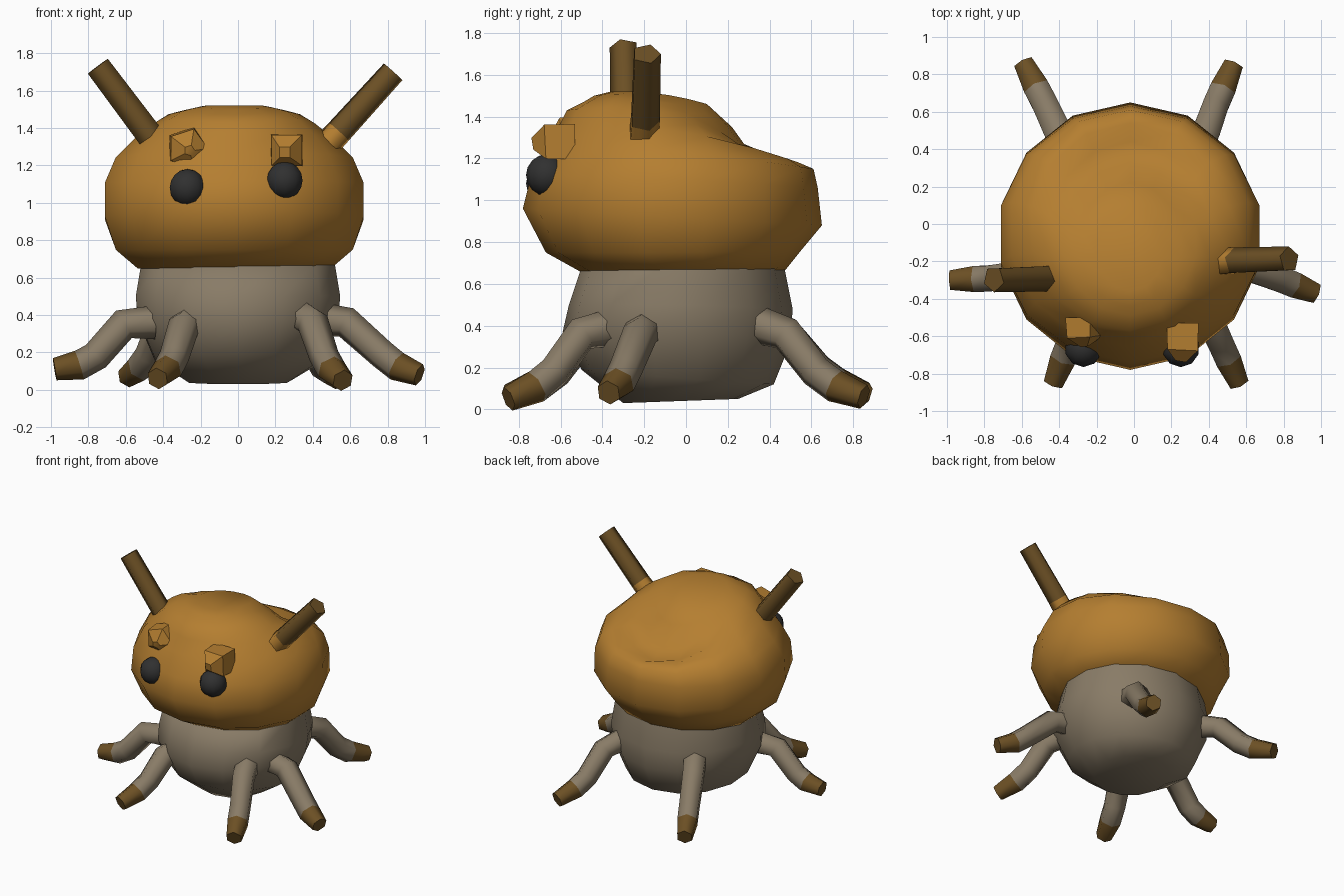
import bpy, bmesh, math
from mathutils import Vector

cube = bpy.data.objects.get("Cube")
if cube:
    bpy.data.objects.remove(cube, do_unlink=True)


def material(name, rgb):
    m = bpy.data.materials.new(name)
    m.use_nodes = True
    m.diffuse_color = (*rgb, 1)
    node = next(n for n in m.node_tree.nodes if n.type == 'BSDF_PRINCIPLED')
    node.inputs["Base Color"].default_value = (*rgb, 1)
    return m


ORANGE = material("orange_skin", (0.46, 0.21, 0.03))
BEIGE = material("beige_skin", (0.25, 0.2, 0.135))
BROWN = material("brown_tips", (0.15, 0.08, 0.018))
BLACK = material("black_eye", (0.03, 0.03, 0.03))


def finish(bm, name, mats, angle=75):
    bmesh.ops.recalc_face_normals(bm, faces=bm.faces[:])
    me = bpy.data.meshes.new(name)
    bm.to_mesh(me)
    bm.free()
    ob = bpy.data.objects.new(name, me)
    bpy.context.collection.objects.link(ob)
    for m in mats:
        me.materials.append(m)
    bpy.ops.object.select_all(action='DESELECT')
    ob.select_set(True)
    bpy.context.view_layer.objects.active = ob
    bpy.ops.object.shade_smooth_by_angle(angle=math.radians(angle))


def skin(bm, rings, mat_rule=lambda i: 0):
    """Bridge rings of points into a closed shape."""
    loops = [[bm.verts.new(p) for p in ring] for ring in rings]
    n = len(loops[0])
    for i in range(len(loops) - 1):
        for k in range(n):
            a, b = loops[i], loops[i + 1]
            f = bm.faces.new((a[k], a[(k + 1) % n], b[(k + 1) % n], b[k]))
            f.material_index = mat_rule(i)
    bm.faces.new(loops[0]).material_index = mat_rule(0)
    bm.faces.new(loops[-1]).material_index = mat_rule(len(loops) - 2)


def shell(name, sections, mat, cx=0, sides=14):
    """Stack of tilted ovals: front y, front z, back y, back z, half width, side z."""
    rings = []
    for yf, zf, yb, zb, w, zs in sections:
        ring = []
        for k in range(sides):
            a = math.tau * (k + 0.5) / sides
            c, s = math.cos(a), math.sin(a)
            mid = (zf + zb) / 2
            z = mid + (zb - zf) / 2 * s + (zs - mid) * c * c
            ring.append((cx + w * c, (yf + yb) / 2 + (yb - yf) / 2 * s, z))
        rings.append(ring)
    bm = bmesh.new()
    skin(bm, rings)
    finish(bm, name, [mat])


def tube(name, path, radii, mats, mat_rule=lambda i: 0, sides=6, angle=75):
    """Limb that follows a path, with its own radius at each point."""
    pts = [Vector(p) for p in path]
    rings = []
    for i, p in enumerate(pts):
        d = (pts[min(i + 1, len(pts) - 1)] - pts[max(i - 1, 0)]).normalized()
        u = d.cross(Vector((0, 0, 1))).normalized()
        v = u.cross(d)
        rings.append([p + radii[i] * (u * math.cos(t) + v * math.sin(t))
                      for t in (math.tau * (k + 0.5) / sides for k in range(sides))])
    bm = bmesh.new()
    skin(bm, rings, mat_rule)
    finish(bm, name, mats, angle)


# Body and head
shell("body", [
    (-.30, .03, .25, .05, .27, .04),
    (-.50, .19, .42, .12, .45, .15),
    (-.59, .37, .50, .32, .55, .38),
    (-.56, .50, .51, .48, .56, .50),
    (-.50, .68, .47, .68, .53, .68)], BEIGE)

shell("head", [
    (-.49, .65, .47, .66, .53, .65),
    (-.67, .75, .55, .76, .65, .75),
    (-.78, .96, .65, .88, .71, .92),
    (-.74, 1.12, .63, 1.06, .71, 1.10),
    (-.66, 1.27, .61, 1.15, .65, 1.23),
    (-.60, 1.37, .54, 1.18, .54, 1.33),
    (-.57, 1.43, .44, 1.15, .44, 1.40),
    (-.49, 1.47, .32, 1.21, .36, 1.45),
    (-.44, 1.50, .22, 1.35, .28, 1.48),
    (-.36, 1.52, .10, 1.46, .18, 1.51)], ORANGE, cx=-.02)

# Legs: hip, knee, shin and toe
LEGS = {
    "left_side_leg": [(.42, -.20, .38), (.58, -.22, .36), (.77, -.29, .19), (.97, -.37, .08)],
    "right_side_leg": [(-.45, -.25, .36), (-.61, -.27, .35), (-.76, -.29, .18), (-.98, -.30, .11)],
    "left_front_leg": [(.34, -.36, .39), (.40, -.50, .36), (.46, -.63, .18), (.56, -.85, .05)],
    "right_front_leg": [(-.25, -.36, .37), (-.29, -.50, .34), (-.34, -.62, .18), (-.43, -.85, .06)],
    "left_back_leg": [(.32, .36, .40), (.38, .48, .36), (.43, .62, .18), (.53, .85, .06)],
    "right_back_leg": [(-.33, .36, .40), (-.40, .48, .36), (-.47, .63, .19), (-.59, .86, .07)],
}
for name, path in LEGS.items():
    hip, knee, shin, toe = (Vector(p) for p in path)
    ankle = shin.lerp(toe, .4) - Vector((0, 0, .02))
    tube(name, (hip, knee, shin, ankle, toe), (.09, .085, .08, .08, .06),
         [BEIGE, BROWN], lambda i: int(i >= 3))

# Horns, with head-coloured roots
HORNS = {
    "left_horn": [(.42, -.21, 1.25), (.54, -.20, 1.38), (.83, -.19, 1.70)],
    "right_horn": [(-.38, -.28, 1.24), (-.45, -.285, 1.33), (-.75, -.295, 1.73)],
}
for name, path in HORNS.items():
    tube(name, path, (.08, .075, .07), [ORANGE, BROWN], lambda i: int(i >= 1), 5)

# Eyes
for side, x, z in (("left", .25, 1.12), ("right", -.27, 1.08)):
    bm = bmesh.new()
    bmesh.ops.create_uvsphere(bm, u_segments=10, v_segments=8, radius=.1)
    bmesh.ops.translate(bm, verts=bm.verts[:], vec=(x, -.665, z))
    finish(bm, side + "_eye", [BLACK])

# Brows: a blocky left one and a mostly sunken right one
tube("left_brow", [(.26, -.53, 1.28), (.26, -.67, 1.28), (.25, -.73, 1.27)],
     (.12, .115, .04), [ORANGE], sides=4, angle=30)
tube("right_brow", [(-.27, -.50, 1.29), (-.27, -.60, 1.29), (-.26, -.65, 1.28)],
     (.12, .11, .03), [ORANGE], sides=5, angle=30)
